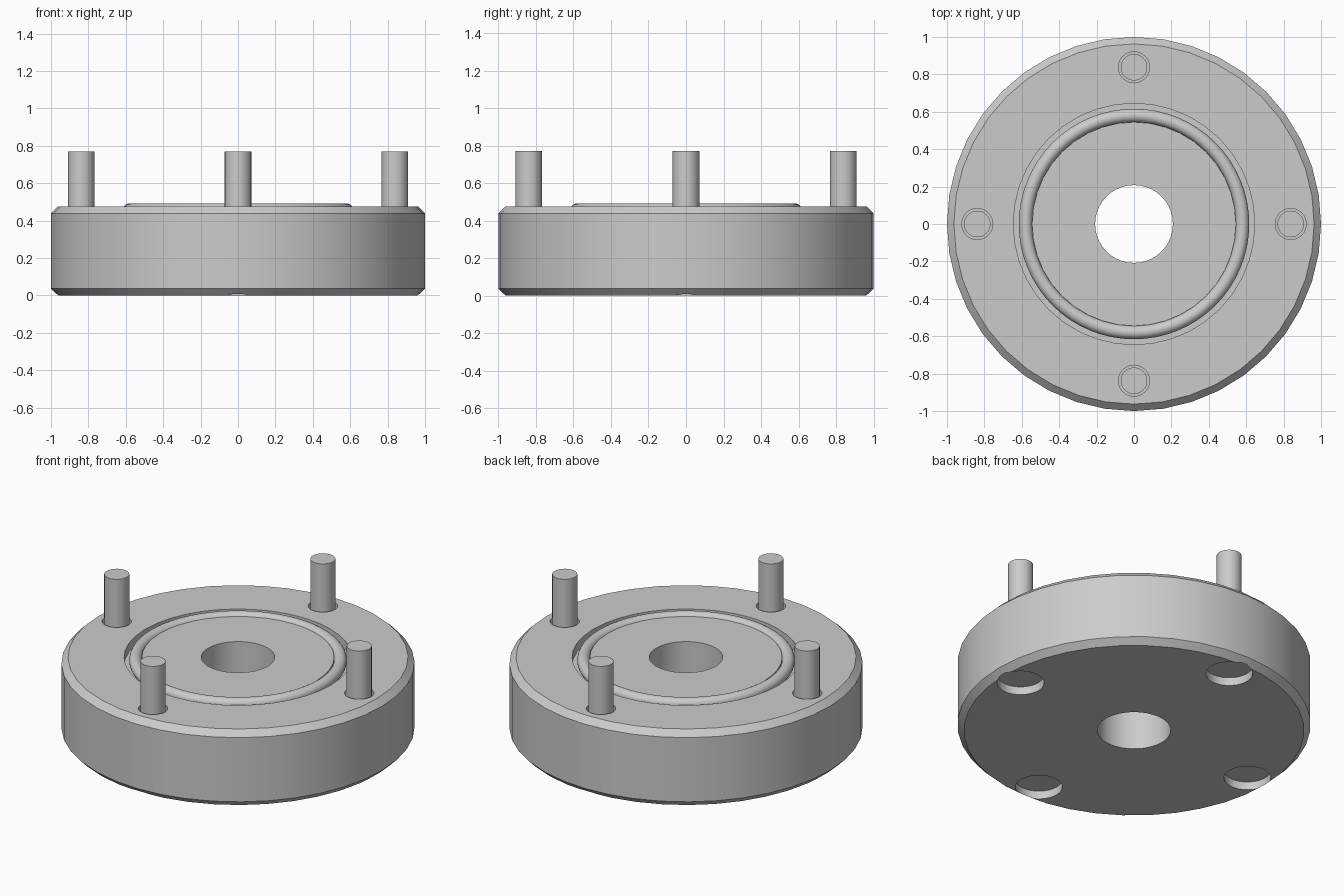
import bpy, bmesh
from math import cos, sin, pi, radians

if "Cube" in bpy.data.objects:
    bpy.data.objects.remove(bpy.data.objects["Cube"])

metal = bpy.data.materials.new("plain_grey")
metal.use_nodes = True
grey = (0.6, 0.6, 0.6, 1)
metal.diffuse_color = grey
metal.node_tree.nodes["Principled BSDF"].inputs["Base Color"].default_value = grey


def lathe(name, profile, segments, location=(0, 0, 0), closed=False):
    """Revolve an (r, z) profile; open profiles get flat end caps."""
    bm = bmesh.new()
    rings = []
    for i in range(segments):
        a = 2 * pi * i / segments
        rings.append([bm.verts.new((r * cos(a), r * sin(a), z)) for r, z in profile])
    n = len(profile)
    for i in range(segments):
        a, b = rings[i], rings[(i + 1) % segments]
        for j in range(n if closed else n - 1):
            k = (j + 1) % n
            bm.faces.new((a[j], b[j], b[k], a[k]))
    if not closed:
        bm.faces.new([ring[0] for ring in rings])
        bm.faces.new([ring[-1] for ring in rings])
    bmesh.ops.recalc_face_normals(bm, faces=bm.faces)
    mesh = bpy.data.meshes.new(name)
    bm.to_mesh(mesh)
    bm.free()
    mesh.materials.append(metal)
    obj = bpy.data.objects.new(name, mesh)
    obj.location = location
    bpy.context.collection.objects.link(obj)
    return obj


def smooth(obj):
    bpy.ops.object.select_all(action="DESELECT")
    obj.select_set(True)
    bpy.context.view_layer.objects.active = obj
    bpy.ops.object.shade_smooth_by_angle(angle=radians(30))


TOP = 0.475
BOLT_CIRCLE = 0.838
HEAD_LOW, HEAD_HIGH = 0.05, 0.2

# Flange body with chamfered rims, centre bore and seal groove
body = lathe("flange_body", [
    (0.208, 0), (0.963, 0), (1, 0.037), (1, 0.438), (0.963, TOP),
    (0.645, TOP), (0.645, 0.42), (0.545, 0.42), (0.545, TOP), (0.208, TOP),
], 40, closed=True)

# Four bolts and their stepped holes
for i, side in enumerate(("left", "back", "right", "front")):
    a = i * pi / 2
    spot = (BOLT_CIRCLE * cos(a), BOLT_CIRCLE * sin(a), 0)
    cutter = lathe(side + "_hole_cutter", [
        (0.133, -0.1), (0.133, HEAD_HIGH), (0.083, HEAD_HIGH), (0.083, 0.6)], 32, spot)
    cutter.hide_render = True
    cut = body.modifiers.new(side + "_hole", "BOOLEAN")
    cut.object = cutter
    cut.solver = "EXACT"
    bpy.context.view_layer.objects.active = body
    bpy.ops.object.modifier_apply(modifier=cut.name)
    bpy.data.objects.remove(cutter)
    bolt = lathe(side + "_bolt", [
        (0.1325, HEAD_LOW), (0.1325, HEAD_HIGH), (0.071, HEAD_HIGH), (0.071, 0.77)], 32, spot)
    smooth(bolt)
smooth(body)

# Round seal ring sitting in the groove
seal = lathe("seal_ring", [
    (0.58 + 0.036 * cos(2 * pi * j / 20), 0.456 + 0.036 * sin(2 * pi * j / 20))
    for j in range(20)], 64, closed=True)
smooth(seal)
